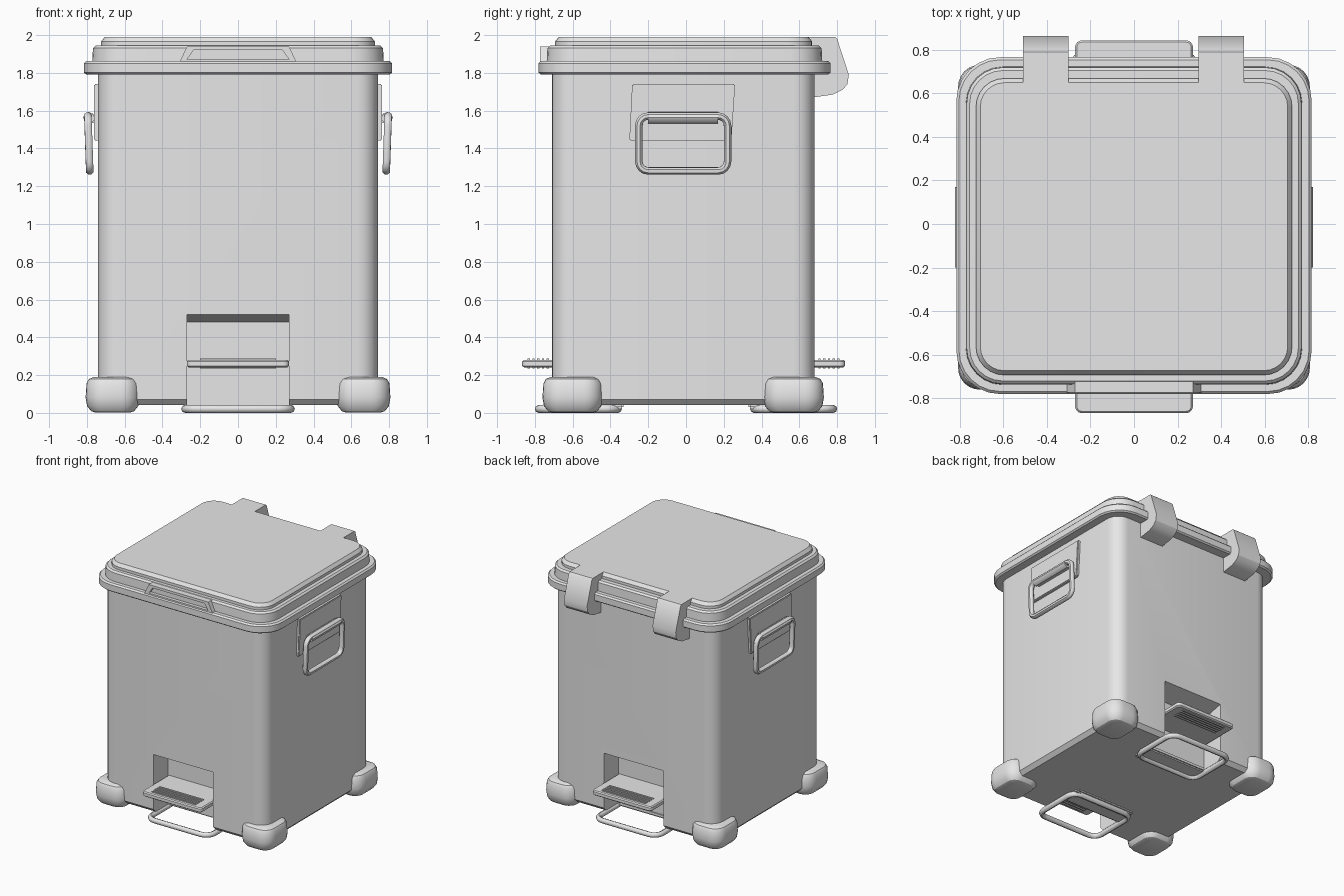
import bpy, bmesh, math
from mathutils import Vector

if "Cube" in bpy.data.objects:
    bpy.data.objects.remove(bpy.data.objects["Cube"])

grey = bpy.data.materials.new("light_grey")
grey.diffuse_color = (0.8, 0.8, 0.8, 1)
grey.use_nodes = True
grey.node_tree.nodes["Principled BSDF"].inputs["Base Color"].default_value = grey.diffuse_color


def finish(obj, angle=30):
    obj.data.materials.clear()
    obj.data.materials.append(grey)
    bpy.ops.object.select_all(action='DESELECT')
    obj.select_set(True)
    bpy.context.view_layer.objects.active = obj
    bpy.ops.object.shade_smooth_by_angle(angle=math.radians(angle))
    return obj


def to_object(name, bm, angle=30):
    bmesh.ops.recalc_face_normals(bm, faces=bm.faces)
    me = bpy.data.meshes.new(name)
    bm.to_mesh(me)
    bm.free()
    obj = bpy.data.objects.new(name, me)
    bpy.context.collection.objects.link(obj)
    return finish(obj, angle)


def rounded_rect(x0, x1, y0, y1, r, n=6):
    pts = []
    corners = [(x1 - r, y1 - r), (x0 + r, y1 - r), (x0 + r, y0 + r), (x1 - r, y0 + r)]
    for k, (cx, cy) in enumerate(corners):
        for i in range(n + 1):
            a = math.pi / 2 * (k + i / n)
            pts.append((cx + r * math.cos(a), cy + r * math.sin(a)))
    return pts


def loft(name, rect, r, layers):
    """Stack rounded rectangles; layers are (height, inset)."""
    x0, x1, y0, y1 = rect
    bm = bmesh.new()
    rings = []
    for z, d in layers:
        pts = rounded_rect(x0 + d, x1 - d, y0 + d, y1 - d, max(r - d, 0.02))
        rings.append([bm.verts.new((x, y, z)) for x, y in pts])
    for a, b in zip(rings, rings[1:]):
        for i in range(len(a)):
            j = (i + 1) % len(a)
            bm.faces.new((a[i], a[j], b[j], b[i]))
    bm.faces.new(rings[0])
    bm.faces.new(rings[-1])
    return to_object(name, bm)


def prism(name, pts, a, b, axis, bevel=0.0):
    """Extrude a 2D outline from a to b along x (outline y,z) or y (outline x,z)."""
    def place(p, t):
        return (t, p[0], p[1]) if axis == 'x' else (p[0], t, p[1])
    bm = bmesh.new()
    v = [bm.verts.new(place(p, a)) for p in pts]
    w = [bm.verts.new(place(p, b)) for p in pts]
    bm.faces.new(v)
    bm.faces.new(w)
    for i in range(len(pts)):
        j = (i + 1) % len(pts)
        bm.faces.new((v[i], v[j], w[j], w[i]))
    if bevel:
        bmesh.ops.recalc_face_normals(bm, faces=bm.faces)
        bmesh.ops.bevel(bm, geom=bm.edges[:], offset=bevel, segments=2,
                        affect='EDGES', clamp_overlap=True)
    return to_object(name, bm)


def box(name, x0, x1, y0, y1, z0, z1, bevel=0.0):
    return prism(name, [(y0, z0), (y1, z0), (y1, z1), (y0, z1)], x0, x1, 'x', bevel)


def tube(name, pts, radius, cyclic=True):
    cu = bpy.data.curves.new(name, 'CURVE')
    cu.dimensions = '3D'
    cu.bevel_depth = radius
    cu.bevel_resolution = 2
    cu.use_fill_caps = True
    sp = cu.splines.new('POLY')
    sp.points.add(len(pts) - 1)
    for p, co in zip(sp.points, pts):
        p.co = (*co, 1)
    sp.use_cyclic_u = cyclic
    obj = bpy.data.objects.new(name, cu)
    bpy.context.collection.objects.link(obj)
    bpy.ops.object.select_all(action='DESELECT')
    obj.select_set(True)
    bpy.context.view_layer.objects.active = obj
    bpy.ops.object.convert(target='MESH')
    return finish(bpy.context.object, 45)


def cut(target, cutter):
    m = target.modifiers.new("cut", 'BOOLEAN')
    m.operation = 'DIFFERENCE'
    m.solver = 'EXACT'
    m.object = cutter
    bpy.ops.object.select_all(action='DESELECT')
    target.select_set(True)
    bpy.context.view_layer.objects.active = target
    bpy.ops.object.modifier_apply(modifier=m.name)
    bpy.data.objects.remove(cutter)


# Bin body with a pedal recess at front and back
body = loft("body", (-0.74, 0.74, -0.71, 0.68), 0.11,
            [(0.05, 0.03), (0.08, 0.0), (1.82, 0.0)])
for s, face in ((-1, -0.71), (1, 0.68)):
    outer, inner = face + s * 0.1, face - s * 0.19
    recess = prism("recess_cutter", [(outer, -0.1), (outer, 0.53), (face, 0.53),
                                     (inner, 0.49), (inner, -0.1)], -0.27, 0.27, 'x')
    cut(body, recess)
finish(body)

# Rim, lid and raised lid panel
loft("rim", (-0.815, 0.815, -0.78, 0.765), 0.2,
     [(1.80, 0.012), (1.81, 0.0), (1.86, 0.0), (1.872, 0.012)])
loft("lid_lip", (-0.772, 0.772, -0.738, 0.722), 0.17,
     [(1.86, 0.0), (1.94, 0.004), (1.953, 0.018)])
loft("lid_panel", (-0.725, 0.725, -0.693, 0.668), 0.13,
     [(1.94, 0.0), (1.975, 0.0), (2.0, 0.02)])

# Front finger grip on the lid, with a sunken centre
grip = prism("lid_grip", [(-0.31, 1.865), (0.31, 1.865), (0.27, 1.95), (-0.27, 1.95)],
             -0.772, -0.70, 'y')
cut(grip, prism("grip_cutter", [(-0.27, 1.88), (0.27, 1.88), (0.235, 1.93), (-0.235, 1.93)],
                -0.80, -0.745, 'y'))
finish(grip)

# Rear hinges
hinge = [(0.645, 1.90), (0.645, 2.0), (0.79, 2.0), (0.80, 1.99), (0.862, 1.80),
         (0.855, 1.75), (0.83, 1.72), (0.78, 1.695), (0.68, 1.68), (0.67, 1.78)]
for x0, x1, side in ((-0.51, -0.30, "left"), (0.295, 0.505, "right")):
    prism("hinge_" + side, hinge, x0, x1, 'x')

# Carrying handles on both sides
for s, side in ((-1, "left"), (1, "right")):
    prism("handle_plate_" + side, [(-0.30, 1.45), (0.24, 1.45), (0.26, 1.75), (-0.285, 1.75)],
          s * 0.73, s * 0.762, 'x', 0.006)
    box("handle_mount_" + side, *sorted((s * 0.75, s * 0.79)), -0.20, 0.17, 1.545, 1.59, 0.008)
    loop = rounded_rect(-0.25, 0.22, 1.29, 1.58, 0.05, 4)
    tube("handle_ring_" + side, [(s * (0.785 + 0.01 * (z - 1.29) / 0.29), y, z)
                                 for y, z in loop], 0.021)
    tube("handle_grip_" + side, [(s * 0.79, -0.20, 1.572), (s * 0.79, 0.17, 1.572)],
         0.03, False)

# Corner feet
for sx in (-1, 1):
    for y0, y1, end in ((-0.76, -0.44, "front"), (0.41, 0.73, "back")):
        x0, x1 = sorted((sx * 0.52, sx * 0.807))
        loft("foot_%s_%s" % (end, "left" if sx < 0 else "right"), (x0, x1, y0, y1), 0.1,
             [(0.01, 0.055), (0.018, 0.03), (0.045, 0.008), (0.09, 0.0), (0.165, 0.005),
              (0.188, 0.018), (0.20, 0.045)])

# Pedals with ribbed tread and wire stands underneath
for s, end, tip, root in ((-1, "front", -0.867, -0.50), (1, "back", 0.842, 0.47)):
    y0, y1 = sorted((tip, root))
    loft("pedal_" + end, (-0.27, 0.27, y0, y1), 0.03,
         [(0.25, 0.01), (0.258, 0.0), (0.282, 0.0), (0.29, 0.008)])
    for i in range(5):
        yc = tip - s * (0.035 + 0.025 * i)
        box("tread_rib_%s_%d" % (end, i), -0.2, 0.2, yc - 0.006, yc + 0.006, 0.244, 0.296)
    a, b = sorted((s * 0.78, s * 0.36))
    tube("wire_stand_" + end,
         [(x, y, 0.03) for x, y in rounded_rect(-0.28, 0.28, a, b, 0.07, 4)], 0.021)
    # Mounting plate holding the wire under the floor
    p, q = sorted((s * 0.33, s * 0.50))
    box("wire_mount_" + end, -0.27, 0.27, p, q, 0.03, 0.07, 0.01)

# Drop every part onto the ground
bpy.context.view_layer.update()
low = min((o.matrix_world @ Vector(c)).z for o in bpy.data.objects for c in o.bound_box)
for o in bpy.data.objects:
    o.location.z -= low
